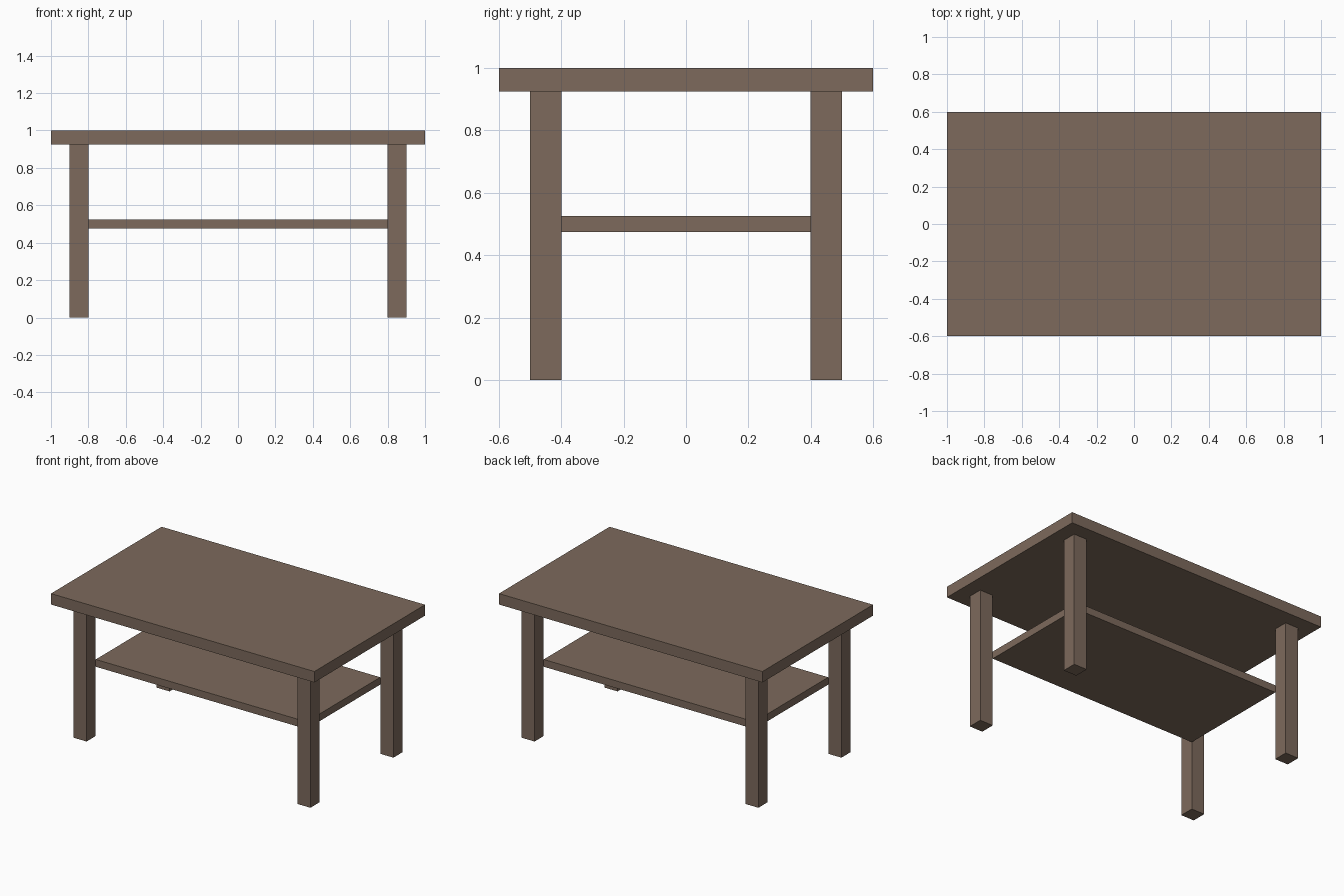
import bpy

if "Cube" in bpy.data.objects:
    bpy.data.objects.remove(bpy.data.objects["Cube"])

# One brown wood colour for the whole table
wood = bpy.data.materials.new("brown wood")
wood.diffuse_color = (0.205, 0.144, 0.107, 1.0)
wood.use_nodes = True
wood.node_tree.nodes["Principled BSDF"].inputs["Base Color"].default_value = wood.diffuse_color


def box(name, x, y, z):
    """Add a box spanning the given (min, max) ranges."""
    spans = (x, y, z)
    bpy.ops.mesh.primitive_cube_add(size=1, location=[(a + b) / 2 for a, b in spans])
    ob = bpy.context.object
    ob.name = name
    ob.scale = [b - a for a, b in spans]
    bpy.ops.object.transform_apply(location=False, rotation=False, scale=True)
    ob.data.materials.append(wood)
    return ob


# Table top
box("table_top", (-1.0, 1.0), (-0.6, 0.6), (0.925, 1.0))

# Lower shelf, held between the inner corners of the legs
box("shelf", (-0.8, 0.8), (-0.4, 0.4), (0.475, 0.525))

# Four square legs
for side, x in (("left", (-0.9, -0.8)), ("right", (0.8, 0.9))):
    for end, y in (("front", (-0.5, -0.4)), ("back", (0.4, 0.5))):
        box(f"{end}_{side}_leg", x, y, (0.0, 0.925))
